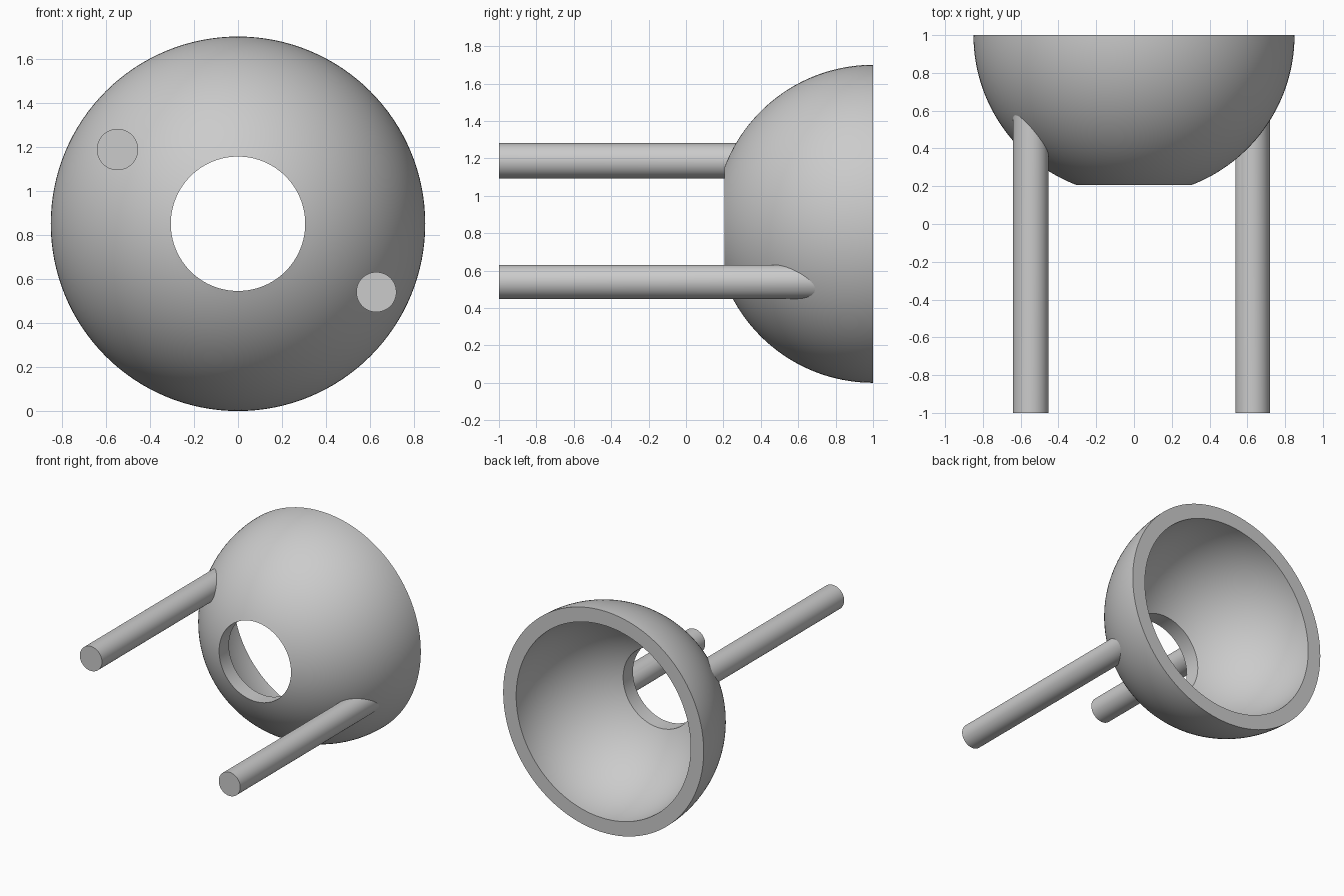
import bpy, bmesh, math
from mathutils import Vector

cube = bpy.data.objects.get("Cube")
if cube:
    bpy.data.objects.remove(cube, do_unlink=True)

OUTER, INNER, HOLE = 0.85, 0.74, 0.305
CENTER = Vector((0, 1, OUTER))
FRONT_Y = -1

grey = bpy.data.materials.new("plain grey")
grey.use_nodes = True
color = (0.6, 0.6, 0.6, 1)
grey.diffuse_color = color
grey.node_tree.nodes["Principled BSDF"].inputs["Base Color"].default_value = color


def finish(bm, name):
    """Turn a bmesh into a smooth-shaded object with crisp edges."""
    bmesh.ops.recalc_face_normals(bm, faces=bm.faces)
    mesh = bpy.data.meshes.new(name)
    bm.to_mesh(mesh)
    bm.free()
    mesh.materials.append(grey)
    obj = bpy.data.objects.new(name, mesh)
    bpy.context.collection.objects.link(obj)
    bpy.ops.object.select_all(action="DESELECT")
    obj.select_set(True)
    bpy.context.view_layer.objects.active = obj
    bpy.ops.object.shade_smooth_by_angle(angle=math.radians(30))
    return obj


def arc(radius, steps=32):
    """Quarter profile from the front hole to the back rim."""
    start = math.asin(HOLE / radius)
    angles = [start + (math.pi / 2 - start) * i / steps for i in range(steps + 1)]
    return [CENTER + Vector((radius * math.sin(a), -radius * math.cos(a), 0)) for a in angles]


# Thick hemispherical shell with a round hole, turned about the y axis
bm = bmesh.new()
verts = [bm.verts.new(p) for p in arc(OUTER) + arc(INNER)[::-1]]
edges = [bm.edges.new((v, verts[(i + 1) % len(verts)])) for i, v in enumerate(verts)]
bmesh.ops.spin(bm, geom=verts + edges, cent=CENTER, axis=(0, 1, 0),
               angle=math.tau, steps=128, use_merge=True)
bmesh.ops.remove_doubles(bm, verts=bm.verts, dist=0.0001)
finish(bm, "bowl_shell")


# Straight rods whose hidden ends follow the curve inside the shell wall
def rod(name, x, z, radius, sides=48):
    bm = bmesh.new()
    front, back = [], []
    depth = (OUTER + INNER) / 2
    for i in range(sides):
        a = math.tau * i / sides
        px, pz = x + radius * math.cos(a), z + radius * math.sin(a)
        off = math.hypot(px, pz - CENTER.z)
        front.append(bm.verts.new((px, FRONT_Y, pz)))
        back.append(bm.verts.new((px, CENTER.y - math.sqrt(depth ** 2 - off ** 2), pz)))
    for i in range(sides):
        j = (i + 1) % sides
        bm.faces.new((front[i], front[j], back[j], back[i]))
    bm.faces.new(front)
    bmesh.ops.triangle_fill(bm, edges=[e for e in bm.edges if e.is_boundary])
    finish(bm, name)


rod("right_rod", -0.547, 1.187, 0.094)
rod("left_rod", 0.628, 0.54, 0.091)
